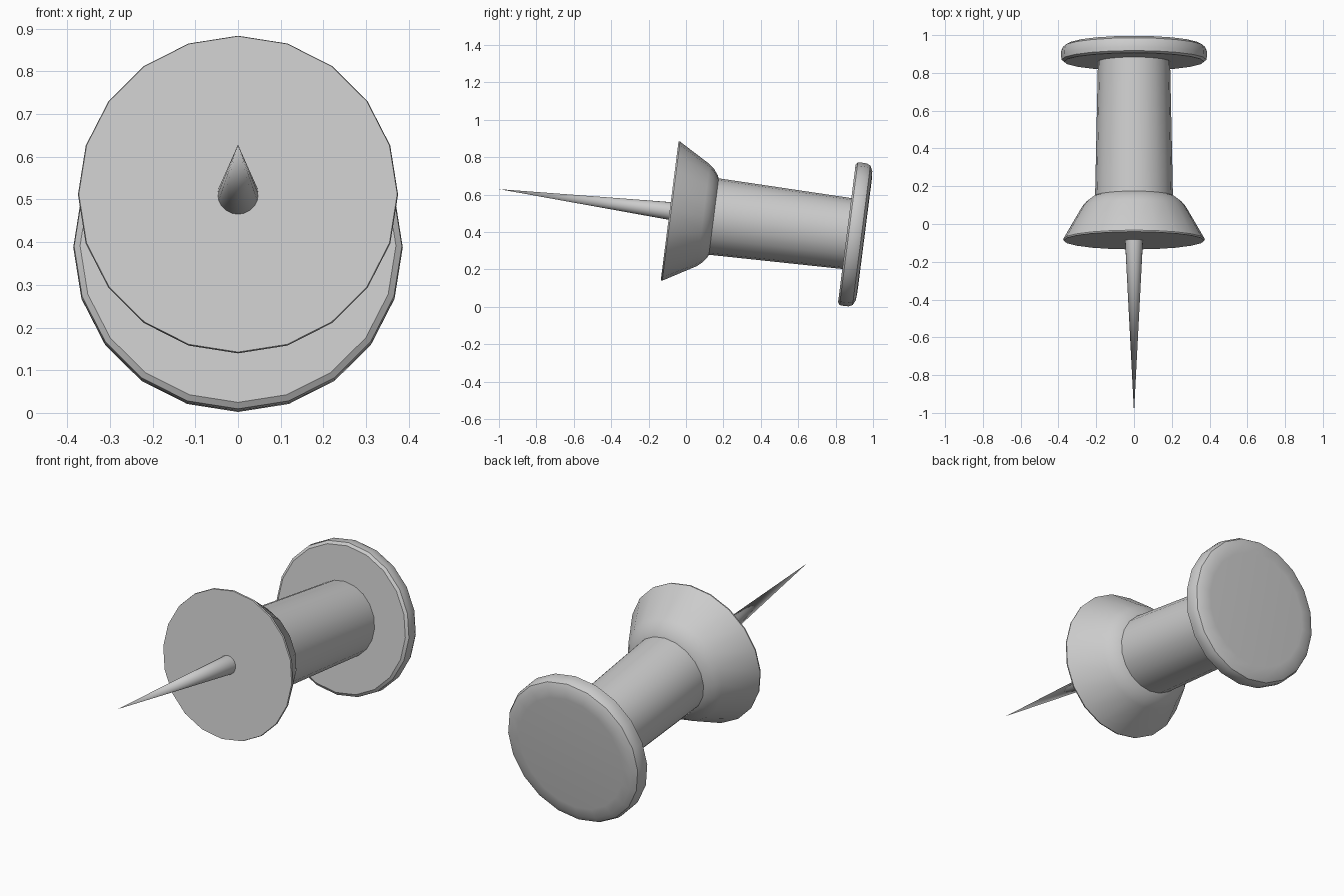
import bpy, bmesh, math

if "Cube" in bpy.data.objects:
    bpy.data.objects.remove(bpy.data.objects["Cube"])

SIDES = 20
TILT = math.radians(-97.27)          # local z runs from the tip to the head
CENTRE = (0, -0.0875, 0.5125)        # middle of the collar's front face


def lathe(name, profile, angle=35):
    """Spin (radius, height) points round local z; radius 0 closes to a point."""
    bm = bmesh.new()
    rings = []
    for r, z in profile:
        if r == 0:
            rings.append([bm.verts.new((0, 0, z))] * SIDES)
        else:
            rings.append([bm.verts.new((r * math.cos(2 * math.pi * i / SIDES),
                                        r * math.sin(2 * math.pi * i / SIDES), z))
                          for i in range(SIDES)])
    for a, b in zip(rings, rings[1:]):
        for i in range(SIDES):
            j = (i + 1) % SIDES
            bm.faces.new(list(dict.fromkeys((a[i], a[j], b[j], b[i]))))
    # flat caps on open ends
    for ring in (rings[0], rings[-1]):
        if ring[0] is not ring[1]:
            bm.faces.new(ring)
    bmesh.ops.recalc_face_normals(bm, faces=bm.faces)
    mesh = bpy.data.meshes.new(name)
    bm.to_mesh(mesh)
    bm.free()
    obj = bpy.data.objects.new(name, mesh)
    bpy.context.collection.objects.link(obj)
    obj.location = CENTRE
    obj.rotation_euler = (TILT, 0, 0)
    bpy.ops.object.select_all(action='DESELECT')
    obj.select_set(True)
    bpy.context.view_layer.objects.active = obj
    bpy.ops.object.shade_smooth_by_angle(angle=math.radians(angle))
    return obj


# flared collar, tapered grip and rounded head in one turned body
lathe("handle", [(0.373, 0), (0.375, 0.008), (0.368, 0.02),
                 (0.274, 0.182), (0.252, 0.208), (0.222, 0.231), (0.206, 0.238),
                 (0.191, 0.955),
                 (0.370, 0.955), (0.384, 0.965), (0.386, 0.985), (0.385, 1.015),
                 (0.376, 1.034), (0.348, 1.048), (0.30, 1.051)])

# sharp metal needle
lathe("needle", [(0, -0.92), (0.048, 0.01)], 60)
